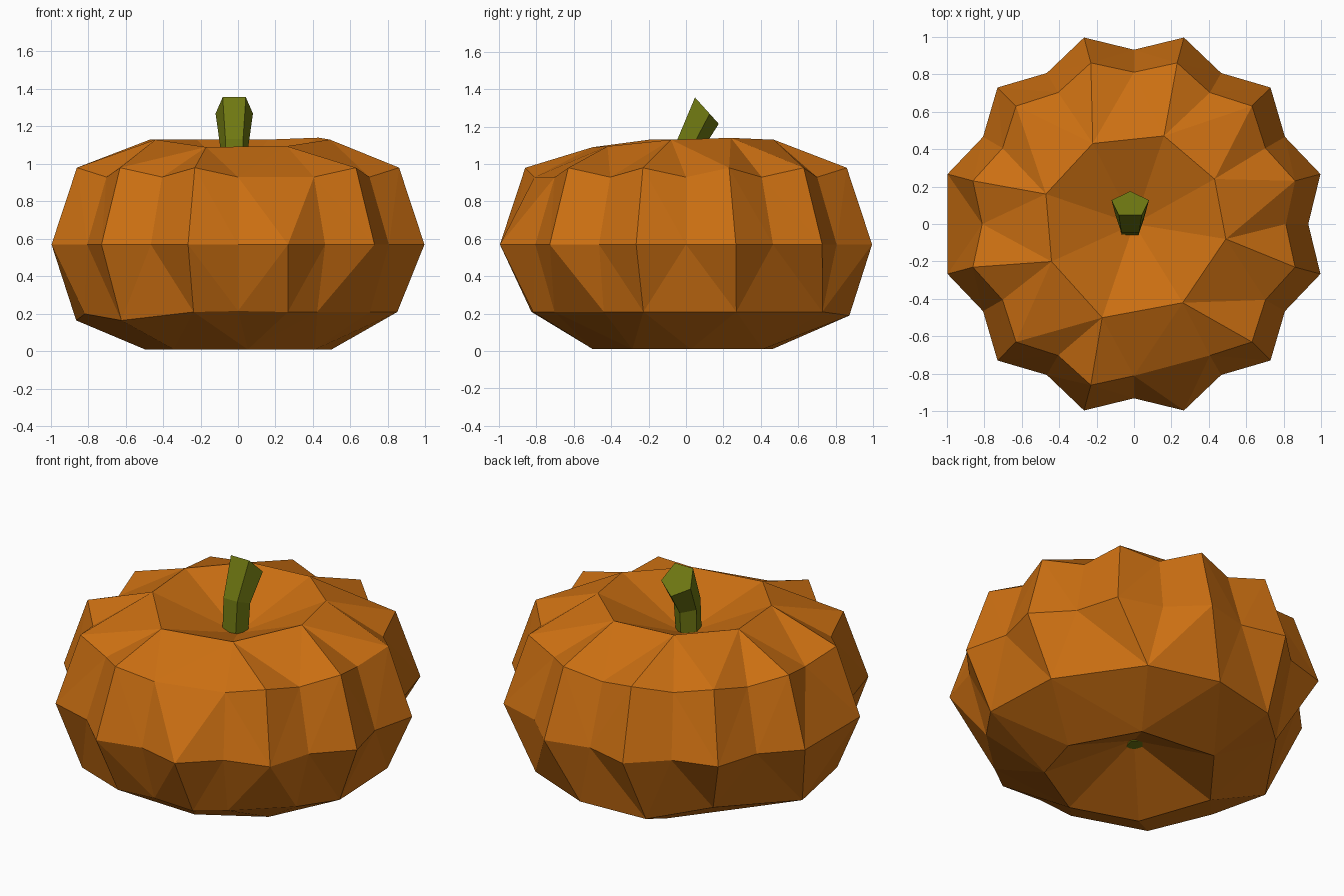
import bpy, bmesh, math
from mathutils import Matrix

if "Cube" in bpy.data.objects:
    bpy.data.objects.remove(bpy.data.objects["Cube"])


def material(name, color):
    m = bpy.data.materials.new(name)
    m.diffuse_color = (*color, 1)
    m.use_nodes = True
    m.node_tree.nodes["Principled BSDF"].inputs["Base Color"].default_value = m.diffuse_color
    return m


def finish(bm, name, mat):
    bmesh.ops.recalc_face_normals(bm, faces=bm.faces)
    me = bpy.data.meshes.new(name)
    bm.to_mesh(me)
    bm.free()
    me.materials.append(mat)
    ob = bpy.data.objects.new(name, me)
    bpy.context.collection.objects.link(ob)
    return ob


def polar(a, r, z):
    return (r * math.cos(math.radians(a)), r * math.sin(math.radians(a)), z)


def angle(v):
    return math.atan2(v.co.y, v.co.x) % math.tau


def ring(bm, points):
    return sorted([bm.verts.new(p) for p in points], key=angle)


def stitch(bm, a, b):
    """Join two rings of different counts, walking round by angle."""
    def at(r, i):
        return angle(r[i % len(r)]) + math.tau * (i // len(r))
    # start at the vertex of b nearest the first vertex of a
    off = min(range(-2, 3), key=lambda k: abs(at(b, k) - at(a, 0)))
    i, j = 0, off
    while i < len(a) or j < len(b) + off:
        va, vb = a[i % len(a)], b[j % len(b)]
        step_a = j >= len(b) + off or (
            i < len(a) and at(a, i) + at(a, i + 1) <= at(b, j) + at(b, j + 1))
        if step_a:
            i += 1
            bm.faces.new((va, a[i % len(a)], vb))
        else:
            j += 1
            bm.faces.new((va, b[j % len(b)], vb))


def lobed(peak, valley, z_peak, z_valley, skip):
    return [polar(15 * k, peak if k % 2 else valley, z_peak if k % 2 else z_valley)
            for k in range(24) if k != skip]


orange = material("orange_skin", (0.60, 0.16, 0.006))
green = material("green_stem", (0.16, 0.19, 0.006))

# Pumpkin body: ribbed rings, sunken at the top and bottom
bm = bmesh.new()
bottom = ring(bm, [polar(a, 0.5, 0.01) for a in (3, 55, 113, 172, 227, 276, 325)])
lower = ring(bm, [polar(*p) for p in (
    (18, .87, .21), (55, .89, .21), (83, .88, .19), (110, .86, .165), (136, .79, .21),
    (173, .87, .165), (200, .87, .2), (225, .88, .165), (254, .86, .21), (270, .81, .215),
    (288, .86, .21), (301, .82, .21), (328, .83, .21), (345, .88, .21))])
middle = ring(bm, lobed(1.03, 0.93, 0.57, 0.57, 12))
upper = ring(bm, lobed(0.89, 0.81, 0.98, 0.93, 19))
top = ring(bm, [(.16, .47, 1.13), (.43, .24, 1.14), (.49, -.08, 1.13), (.26, -.42, 1.095),
                (-.17, -.5, 1.09), (-.44, -.2, 1.13), (-.47, .16, 1.13), (-.22, .43, 1.13)])
rings = [bottom, lower, middle, upper, top]
for a, b in zip(rings, rings[1:]):
    stitch(bm, a, b)
for r, z in ((bottom, 0.24), (top, 0.92)):
    c = bm.verts.new((0, 0, z))
    for k in range(len(r)):
        bm.faces.new((r[k], r[(k + 1) % len(r)], c))
finish(bm, "pumpkin_body", orange)


def pentagon_tube(name, sections):
    """Sections are (y, z, radius, tilt in degrees); one corner points back."""
    bm = bmesh.new()
    loops = []
    for y, z, r, tilt in sections:
        m = Matrix.Translation((-0.02, y, z)) @ Matrix.Rotation(math.radians(-tilt), 4, 'X')
        loop = [bm.verts.new(polar(90 + 72 * k, r, 0)) for k in range(5)]
        bmesh.ops.transform(bm, matrix=m, verts=loop)
        loops.append(loop)
    for a, b in zip(loops, loops[1:]):
        for k in range(5):
            n = (k + 1) % 5
            bm.faces.new((a[k], a[n], b[n], b[k]))
    bm.faces.new(loops[0])
    bm.faces.new(loops[-1])
    finish(bm, name, green)


# Bent stem and the small scar under the body
pentagon_tube("stem", [(0.0, 0.9, 0.075, 0), (0.015, 1.11, 0.08, 22), (0.105, 1.293, 0.105, 48)])
pentagon_tube("bottom_scar", [(0.0, 0.215, 0.06, 0), (0.0, 0.3, 0.065, 0)])
